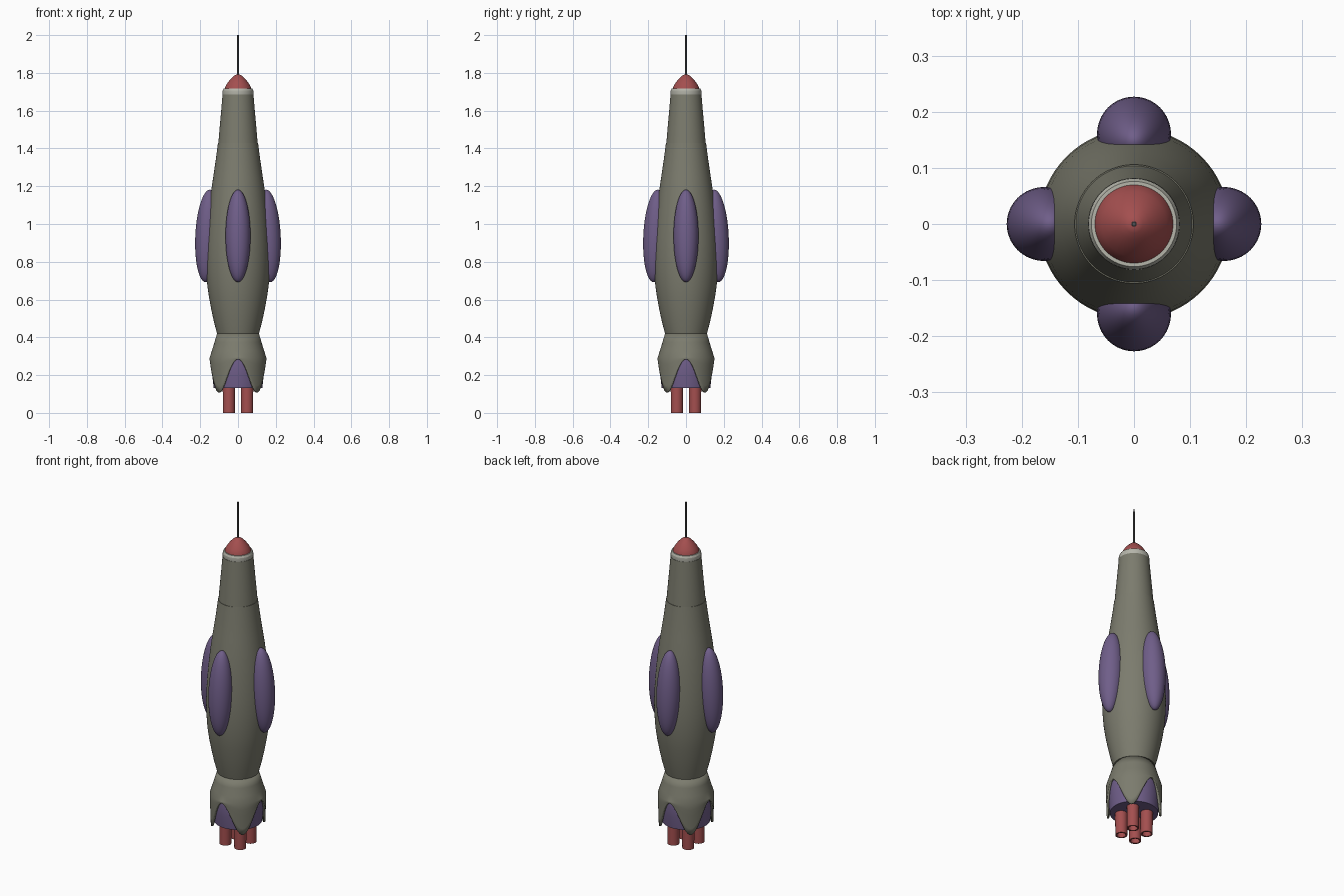
import bpy, bmesh, math
from mathutils import Matrix

if "Cube" in bpy.data.objects:
    bpy.data.objects.remove(bpy.data.objects["Cube"])


def material(name, rgb):
    m = bpy.data.materials.new(name)
    m.diffuse_color = (*rgb, 1)
    m.use_nodes = True
    m.node_tree.nodes["Principled BSDF"].inputs["Base Color"].default_value = m.diffuse_color
    return m


OLIVE = material("olive grey", (0.20, 0.20, 0.155))
PURPLE = material("dusty purple", (0.16, 0.112, 0.25))
RED = material("brick red", (0.37, 0.078, 0.078))
PALE = material("pale grey", (0.46, 0.46, 0.40))
DARK = material("dark grey", (0.09, 0.09, 0.09))


def finish(name, bm, mat, angle=30):
    bmesh.ops.recalc_face_normals(bm, faces=bm.faces)
    me = bpy.data.meshes.new(name)
    bm.to_mesh(me)
    bm.free()
    me.materials.append(mat)
    ob = bpy.data.objects.new(name, me)
    bpy.context.collection.objects.link(ob)
    bpy.ops.object.select_all(action='DESELECT')
    ob.select_set(True)
    bpy.context.view_layer.objects.active = ob
    bpy.ops.object.shade_smooth_by_angle(angle=math.radians(angle))
    return ob


def bridge(bm, a, b):
    n = len(a)
    for i in range(n):
        bm.faces.new((a[i], a[(i + 1) % n], b[(i + 1) % n], b[i]))


def lathe(name, profile, mat, n=64, centre=(0, 0), angle=30):
    """Closed turned solid from (radius, z) points."""
    bm = bmesh.new()
    rings = []
    for r, z in profile:
        rings.append([bm.verts.new((centre[0] + r * math.cos(2 * math.pi * i / n),
                                    centre[1] + r * math.sin(2 * math.pi * i / n), z))
                      for i in range(n)])
    for a, b in zip(rings, rings[1:]):
        bridge(bm, a, b)
    bm.faces.new(rings[0])
    bm.faces.new(rings[-1])
    return finish(name, bm, mat, angle)


# main hull, in two sections that meet at a seam
lathe("fuselage", [(0.111, 0.42), (0.127, 0.48), (0.141, 0.545), (0.154, 0.615), (0.163, 0.68),
                   (0.168, 0.75), (0.17, 0.82), (0.168, 0.90), (0.163, 0.98), (0.155, 1.07),
                   (0.143, 1.17), (0.131, 1.25), (0.117, 1.345), (0.106, 1.43)], OLIVE)
lathe("neck", [(0.104, 1.428), (0.098, 1.50), (0.089, 1.60), (0.082, 1.685)], OLIVE)

# collar, nose cone and antenna
lathe("collar", [(0.080, 1.68), (0.082, 1.69), (0.081, 1.706), (0.076, 1.717)], PALE, angle=20)
lathe("nose_cone", [(0.071, 1.71), (0.068, 1.725), (0.058, 1.743), (0.044, 1.762),
                    (0.028, 1.779), (0.016, 1.788), (0.008, 1.792)], RED)
lathe("antenna", [(0.005, 1.78), (0.004, 2.0)], DARK, n=12)

# tail skirt: a thin shell whose lower edge is scalloped into four prongs
bm = bmesh.new()
N = 96
rings = []
for z, r in ((0.42, 0.111), (0.375, 0.124), (0.33, 0.138), (0.295, 0.149)):
    rings.append([bm.verts.new((r * math.cos(2 * math.pi * i / N),
                                r * math.sin(2 * math.pi * i / N), z)) for i in range(N)])
for t in (0.2, 0.4, 0.6, 0.8, 1.0):
    ring = []
    for i in range(N):
        a = 2 * math.pi * i / N
        edge = 0.196 + 0.088 * math.cos(4 * a)
        z = 0.295 + (edge - 0.295) * t
        r = 0.151 - 0.006 * (0.295 - z) / 0.185
        ring.append(bm.verts.new((r * math.cos(a), r * math.sin(a), z)))
    rings.append(ring)
for a, b in zip(rings, rings[1:]):
    bridge(bm, a, b)
skirt = finish("tail_skirt", bm, OLIVE)
solid = skirt.modifiers.new("thickness", 'SOLIDIFY')
solid.thickness = 0.01
solid.offset = -1

# engine core inside the skirt
lathe("engine_core", [(0.129, 0.132), (0.136, 0.20), (0.138, 0.28), (0.125, 0.33)], PURPLE)

# four hollow exhaust tubes
for i, (sx, sy) in enumerate(((1, 1), (-1, 1), (-1, -1), (1, -1))):
    lathe(f"exhaust_tube_{i + 1}", [(0.024, 0.06), (0.024, 0.0), (0.032, 0.0), (0.033, 0.15)],
          RED, n=24, centre=(0.048 * sx, 0.048 * sy))

# four long side pods, leaning with the hull
for i in range(4):
    bm = bmesh.new()
    bmesh.ops.create_uvsphere(bm, u_segments=40, v_segments=28, radius=1)
    place = (Matrix.Rotation(i * math.pi / 2, 4, 'Z') @ Matrix.Translation((0.16, 0, 0.937))
             @ Matrix.Rotation(math.radians(-2.8), 4, 'Y')
             @ Matrix.Diagonal((0.066, 0.066, 0.245, 1)))
    bm.transform(place)
    finish(f"side_pod_{i + 1}", bm, PURPLE, 60)
